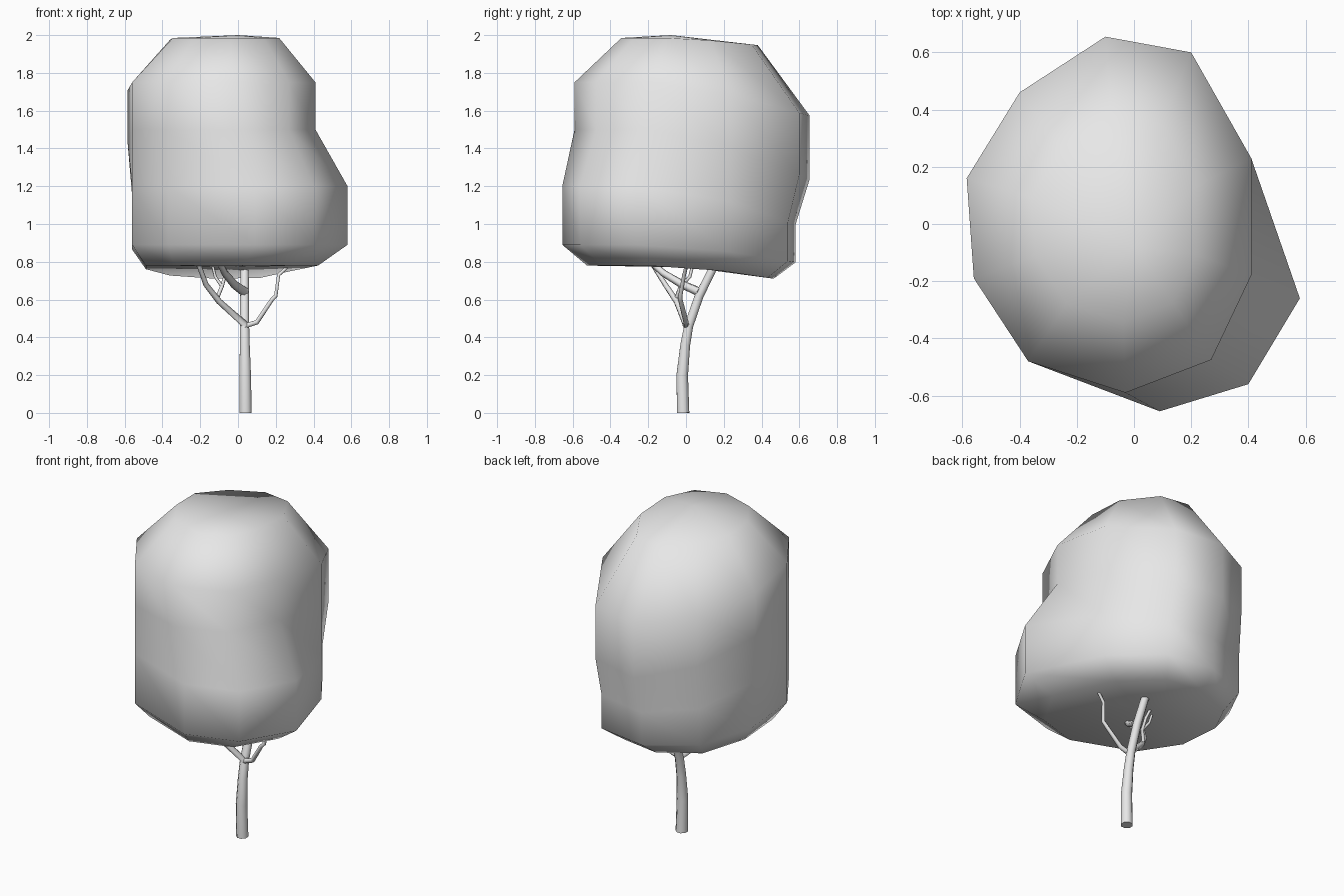
import bpy, bmesh

cube = bpy.data.objects.get("Cube")
if cube:
    bpy.data.objects.remove(cube)

grey = bpy.data.materials.new("plain grey")
grey.use_nodes = True
grey.diffuse_color = (0.8, 0.8, 0.8, 1)
grey.node_tree.nodes["Principled BSDF"].inputs["Base Color"].default_value = (0.8, 0.8, 0.8, 1)


def finish(name, bm):
    mesh = bpy.data.meshes.new(name)
    bmesh.ops.recalc_face_normals(bm, faces=bm.faces)
    for f in bm.faces:
        f.smooth = True
    bm.to_mesh(mesh)
    bm.free()
    mesh.materials.append(grey)
    obj = bpy.data.objects.new(name, mesh)
    bpy.context.collection.objects.link(obj)
    return obj


# Crown: ten-sided outlines of the upper and lower lobes, lofted upwards
upper = [(.2, .6), (.41, .23), (.41, -.18), (.27, -.475), (-.03, -.59),
         (-.37, -.48), (-.56, -.19), (-.585, .16), (-.4, .46), (-.1, .655)]
lower = [(.2, .54), (.41, .23), (.58, -.26), (.4, -.56), (.09, -.655),
         (-.37, -.48), (-.56, -.19), (-.56, .16), (-.4, .44), (-.1, .58)]
# outline, height, scale, x shift, droop towards the back
levels = [(lower, .78, .8, -.04, .15), (lower, .89, 1, 0, .16), (lower, 1.2, 1, 0, .35),
          (upper, 1.5, 1, 0, .4), (upper, 1.75, 1, 0, .27), (upper, 1.985, .58, -.02, .1)]

bm = bmesh.new()
rings = []
for outline, z, scale, shift, droop in levels:
    rings.append([bm.verts.new((x * scale + shift, y * scale, z - droop * max(y, 0) * scale))
                  for x, y in outline])
for a, b in zip(rings, rings[1:]):
    for i in range(len(a)):
        j = (i + 1) % len(a)
        bm.faces.new((a[i], a[j], b[j], b[i]))
for ring, tip in ((rings[0], (-.03, .02, .77)), (rings[-1], (0, -.08, 2))):
    centre = bm.verts.new(tip)
    for i in range(len(ring)):
        bm.faces.new((ring[i], ring[(i + 1) % len(ring)], centre))
finish("crown", bm)


# Trunk and branches: tapered tubes along a few path points
def branch(name, points, sides=1):
    curve = bpy.data.curves.new(name, "CURVE")
    curve.dimensions = "3D"
    curve.bevel_depth = 1
    curve.bevel_resolution = sides
    curve.use_fill_caps = True
    spline = curve.splines.new("POLY")
    spline.points.add(len(points) - 1)
    for p, (x, y, z, r) in zip(spline.points, points):
        p.co = (x, y, z, 1)
        p.radius = r
    helper = bpy.data.objects.new(name + " path", curve)
    bpy.context.collection.objects.link(helper)
    bpy.context.view_layer.update()
    bm = bmesh.new()
    bm.from_mesh(helper.to_mesh())
    helper.to_mesh_clear()
    bpy.data.objects.remove(helper)
    bpy.data.curves.remove(curve)
    return finish(name, bm)


branch("trunk", [(.04, -.015, 0, .035), (.038, -.02, .2, .033), (.036, -.004, .36, .028),
                 (.035, .014, .46, .026), (.035, .07, .62, .025), (.035, .14, .76, .023),
                 (.035, .19, .88, .02)], 2)
branch("left_branch", [(.035, 0, .46, .02), (.035, 0, .47, .02), (-.1, -.05, .59, .016),
                       (-.17, -.11, .68, .014), (-.21, -.18, .79, .012)])
branch("right_branch", [(.035, 0, .46, .016), (.1, 0, .48, .014), (.18, -.03, .6, .012),
                        (.2, -.03, .62, .011), (.215, -.01, .73, .01), (.3, .01, .81, .009)])
branch("front_branch", [(.035, .07, .64, .025), (-.02, -.02, .68, .022),
                        (-.07, -.12, .74, .019), (-.11, -.21, .82, .016)])
branch("left_twig", [(-.11, -.05, .61, .011), (-.085, -.03, .67, .01),
                     (-.07, .02, .72, .009), (-.1, .04, .8, .008)])
branch("cross_twig", [(-.085, -.03, .67, .009), (-.12, -.01, .72, .008), (-.14, 0, .8, .007)])
